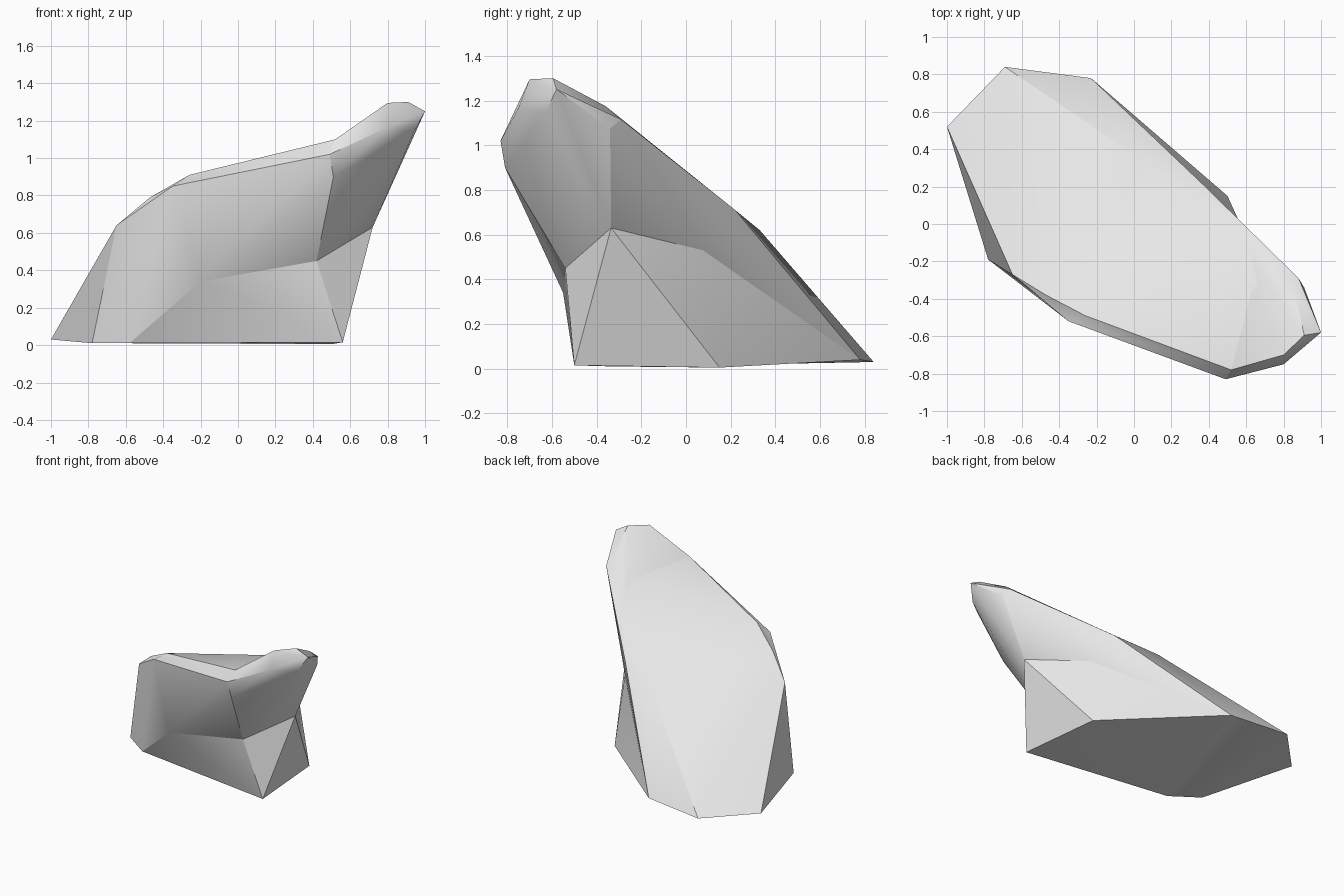
import bpy, bmesh, math

if "Cube" in bpy.data.objects:
    bpy.data.objects.remove(bpy.data.objects["Cube"])

stone = bpy.data.materials.new("pale_stone")
stone.diffuse_color = (0.8, 0.8, 0.8, 1)
stone.use_nodes = True
stone.node_tree.nodes["Principled BSDF"].inputs["Base Color"].default_value = stone.diffuse_color

# Corners shared by neighbouring chunks, so that the chunks meet along their creases
back_foot = (-0.23, 0.78, 0.04)
front_foot = (-0.58, -0.33, 0.01)
front_bulge = (-0.20, -0.55, 0.34)
waist = [(0.42, -0.54, 0.45), (0.72, -0.335, 0.63), (0.465, 0.075, 0.53)]
brow = [(0.49, -0.83, 1.02), (0.51, -0.81, 0.90), (0.52, -0.78, 1.10)]
shoulder = [(0.88, -0.29, 1.115), (0.91, -0.34, 1.075), (0.36, 0.22, 0.71)]


def chunk(name, points):
    """Convex chunk of stone around a few corner points."""
    bm = bmesh.new()
    for p in points:
        bm.verts.new(p)
    bmesh.ops.convex_hull(bm, input=bm.verts[:])
    loose = [v for v in bm.verts if not v.link_faces]
    bmesh.ops.delete(bm, geom=loose, context='VERTS')
    bmesh.ops.recalc_face_normals(bm, faces=bm.faces[:])
    mesh = bpy.data.meshes.new(name)
    bm.to_mesh(mesh)
    bm.free()
    mesh.materials.append(stone)
    ob = bpy.data.objects.new(name, mesh)
    bpy.context.collection.objects.link(ob)
    bpy.ops.object.select_all(action='DESELECT')
    ob.select_set(True)
    bpy.context.view_layer.objects.active = ob
    bpy.ops.object.shade_smooth_by_angle(angle=math.radians(30))


# Main sloping body of the boulder
chunk("rock_body", [
    (-1.0, 0.52, 0.03), (-0.69, 0.84, 0.03), (-0.78, -0.19, 0.01),
    (-0.65, -0.27, 0.64), (-0.47, -0.38, 0.79),
    (-0.35, -0.52, 0.85), (-0.26, -0.49, 0.91), (0.06, 0.33, 0.62),
    back_foot, front_foot, front_bulge] + waist + brow + shoulder)

# Raised tip that overhangs the right side
chunk("rock_tip", [
    (0.80, -0.75, 1.165), (0.94, -0.63, 1.14), (0.79, -0.72, 1.21),
    (0.80, -0.70, 1.295), (0.91, -0.595, 1.30), (1.0, -0.58, 1.25),
    (0.86, -0.36, 1.175)] + waist + brow + shoulder)

# Foot below the overhang
chunk("rock_foot", [
    (0.56, -0.50, 0.015), (0.50, 0.15, 0.005),
    back_foot, front_foot, front_bulge] + waist)
